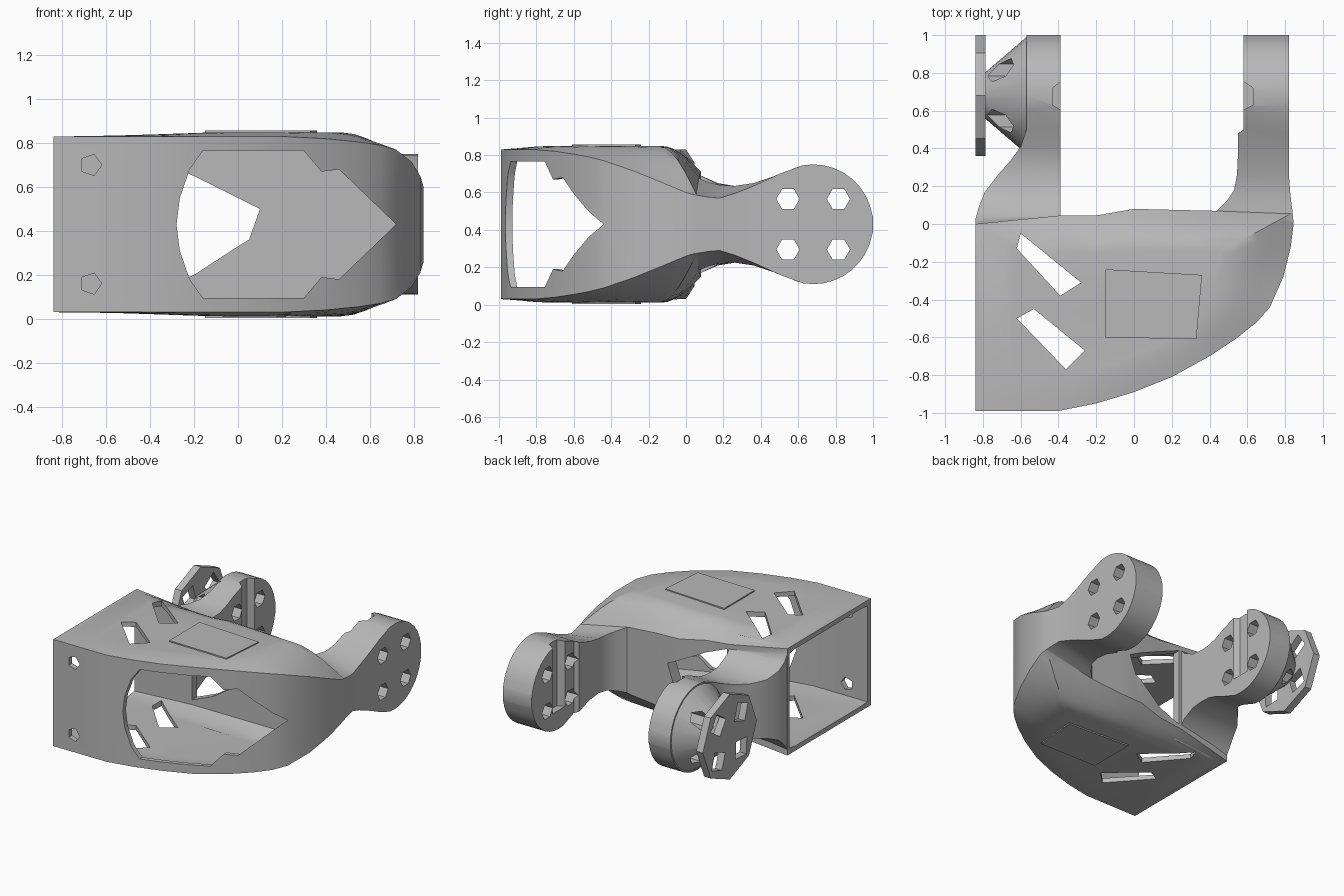
import bpy, bmesh, math
from mathutils import Vector

if "Cube" in bpy.data.objects:
    bpy.data.objects.remove(bpy.data.objects["Cube"], do_unlink=True)

MID = 0.43            # mirror height of the whole bracket
HUB_Y, HUB_R = 0.68, 0.32
CENTRE = Vector((-0.1, -0.45))

grey = bpy.data.materials.new("plain grey")
grey.use_nodes = True
tone = (0.48, 0.48, 0.48, 1)
grey.diffuse_color = tone
grey.node_tree.nodes["Principled BSDF"].inputs["Base Color"].default_value = tone


def finish(name, bm):
    bmesh.ops.recalc_face_normals(bm, faces=bm.faces)
    mesh = bpy.data.meshes.new(name)
    bm.to_mesh(mesh)
    bm.free()
    mesh.materials.append(grey)
    obj = bpy.data.objects.new(name, mesh)
    bpy.context.collection.objects.link(obj)
    return obj


def loft(name, rings):
    """Skin a list of equal closed rings and cap both ends."""
    bm = bmesh.new()
    loops = [[bm.verts.new(p) for p in ring] for ring in rings]
    n = len(loops[0])
    for a, b in zip(loops, loops[1:]):
        for i in range(n):
            j = (i + 1) % n
            bm.faces.new((a[i], a[j], b[j], b[i]))
    bm.faces.new(loops[0])
    bm.faces.new(loops[-1])
    return finish(name, bm)


def prism(name, points, axis, start, end):
    """Extrude a flat outline along x, y or z."""
    def place(p, d):
        return {"x": (d, *p), "y": (p[0], d, p[1]), "z": (*p, d)}[axis]
    return loft(name, [[place(p, d) for p in points] for d in (start, end)])


def ngon(u, v, r, sides, turn=0.0):
    return [(u + r * math.cos(turn + math.tau * i / sides),
             v + r * math.sin(turn + math.tau * i / sides)) for i in range(sides)]


def combine(obj, other, operation):
    mod = obj.modifiers.new("combine", "BOOLEAN")
    mod.operation, mod.solver, mod.object = operation, "EXACT", other
    bpy.context.view_layer.objects.active = obj
    bpy.ops.object.modifier_apply(modifier=mod.name)
    bpy.data.objects.remove(other, do_unlink=True)


def smooth(obj, angle=35):
    bpy.ops.object.select_all(action="DESELECT")
    obj.select_set(True)
    bpy.context.view_layer.objects.active = obj
    bpy.ops.object.shade_smooth_by_angle(angle=math.radians(angle))


# Body plan: x, y and half height of the rim
PLAN = [(-.84, -.99, .4), (-.4, -.99, .4), (-.2, -.95, .4), (0, -.89, .4),
        (.2, -.81, .4), (.4, -.7, .39), (.55, -.6, .375), (.65, -.52, .36),
        (.72, -.44, .34), (.79, -.28, .285), (.83, -.12, .22), (.845, 0, .17),
        (.84, .06, .15), (.42, .07, .25), (.2, .075, .27), (0, .08, .28),
        (-.2, .045, .31), (-.39, .045, .33), (-.84, 0, .4)]


def pillow(name, plan, low_crown, rise):
    """Rim wall with a soft dome above and below, flatter at the open end."""
    rings = []
    steps = 6
    for side in (-1, 1):
        half = []
        for k in range(steps + 1):
            t = k / steps
            ring = []
            for x, y, h in plan:
                p = Vector((x, y)).lerp(CENTRE, 0.4 * t)
                crown = low_crown + rise * min(1, max(0, (p.x + .6) / .5))
                z = h + (crown - h) * math.sin(t * math.pi / 2)
                ring.append((p.x, p.y, MID + side * z))
            half.append(ring)
        rings += half[::-1] if side < 0 else half
    return loft(name, rings)


def arm(name, stations, inner, outer):
    """Loft along y; each station is y, x inner, x outer, half heights."""
    for deg in range(100, -1, -10):
        a = math.radians(deg)
        h = max(HUB_R * math.sin(a), 0.04)
        stations.append((HUB_Y + HUB_R * math.cos(a), inner, outer, h, h))
    return loft(name, [[(xi, y, MID - hi), (xo, y, MID - ho),
                        (xo, y, MID + ho), (xi, y, MID + hi)]
                       for y, xi, xo, hi, ho in stations])


body = pillow("bracket_body", PLAN, .402, .017)

# Two arms sweeping out of the back
left_arm = arm("left_arm", [(-.1, .28, .82, .34, .21), (0, .36, .842, .3, .17),
                            (.06, .43, .84, .25, .155), (.12, .49, .832, .225, .145),
                            (.18, .53, .826, .21, .14), (.26, .545, .82, .205, .165),
                            (.36, .55, .82, .22, .205), (.48, .55, .82, .26, .26),
                            (.5, .58, .82, .27, .27)], .58, .82)
right_arm = arm("right_arm", [(-.03, -.39, -.84, .38, .4), (.03, -.39, -.838, .31, .31),
                              (.08, -.39, -.825, .26, .26), (.17, -.39, -.79, .215, .22),
                              (.26, -.39, -.72, .205, .205), (.34, -.39, -.65, .21, .21),
                              (.41, -.39, -.6, .23, .23), (.5, -.39, -.57, .27, .27)],
                -.39, -.57)
# Tapered hub between right arm and horn disc
hub = loft("hub", [[(x, *p) for p in ngon(HUB_Y, MID, r, 24)]
                   for x, r in ((-.56, .318), (-.79, .12))])
for part in (left_arm, right_arm, hub):
    combine(body, part, "UNION")

# Hollow inside, open at the right end, with a tall flat back wall
cavity_plan = []
for x, y, h in PLAN:
    cx = -1.0 if x < -.8 else CENTRE.x + (x - CENTRE.x) * .955
    cy = min(CENTRE.y + (y - CENTRE.y) * .925, -.015)
    tall_back = y > .01 and x < .5
    cavity_plan.append((cx, cy, .337 if tall_back else h - .04))
cutters = [pillow("cavity", cavity_plan, .367, .015)]

# Front window, mirrored about mid height
upper = [(.72, 0), (.46, .25), (.38, .24), (.3, .335), (-.16, .335),
         (-.22, .25), (-.265, .12)]
window = upper + [(-.28, 0)] + [(x, -z) for x, z in upper[:0:-1]]
cutters.append(prism("front_window", [(x, MID + z) for x, z in window], "y", -1.2, -.25))

# Back opening between the arms
back = [(-.37, .13), (-.2, .2), (0, .33), (.05, .36), (.1, .5),
        (0, .55), (-.2, .65), (-.37, .72)]
cutters.append(prism("back_opening", back, "y", -.12, .2))

# Slanted slots through top and bottom
for slot in ([(-.6, -.05), (-.62, -.13), (-.39, -.38), (-.28, -.31)],
             [(-.62, -.5), (-.53, -.45), (-.26, -.67), (-.36, -.77)]):
    cutters.append(prism("slot", slot, "z", -.2, 1.1))

# Small screw holes in the front wall
for z in (.16, .7):
    cutters.append(prism("front_hole", ngon(-.67, z, .05, 5), "y", -1.2, -.8))

# Four bolt holes through each hub, and a shallow notch on the inner faces
corners = [(HUB_Y + sy * .135, MID + sz * .135) for sy in (-1, 1) for sz in (-1, 1)]
for y, z in corners:
    cutters.append(prism("bolt_hole", ngon(y, z, .062, 6), "x", -1, 1))
for x, depth in ((.57, .06), (-.38, -.05)):
    notch = [(x, .6), (x + depth, .63), (x + depth, .72), (x, .76)]
    cutters.append(prism("notch", notch, "z", .25, .8))

for cutter in cutters:
    combine(body, cutter, "DIFFERENCE")
smooth(body)

# Horn disc with four wide openings
horn = prism("horn_disc", ngon(HUB_Y, MID, HUB_R, 8), "x", -.84, -.785)
for y, z in corners:
    combine(horn, prism("horn_hole", ngon(y, z, .09, 4, y + z), "x", -1, -.7), "DIFFERENCE")

# Thin cover plates on top and bottom
for name, z in (("top_plate", MID + .418), ("bottom_plate", MID - .427)):
    prism(name, [(-.15, -.6), (.33, -.61), (.36, -.27), (-.15, -.24)], "z", z, z + .009)
